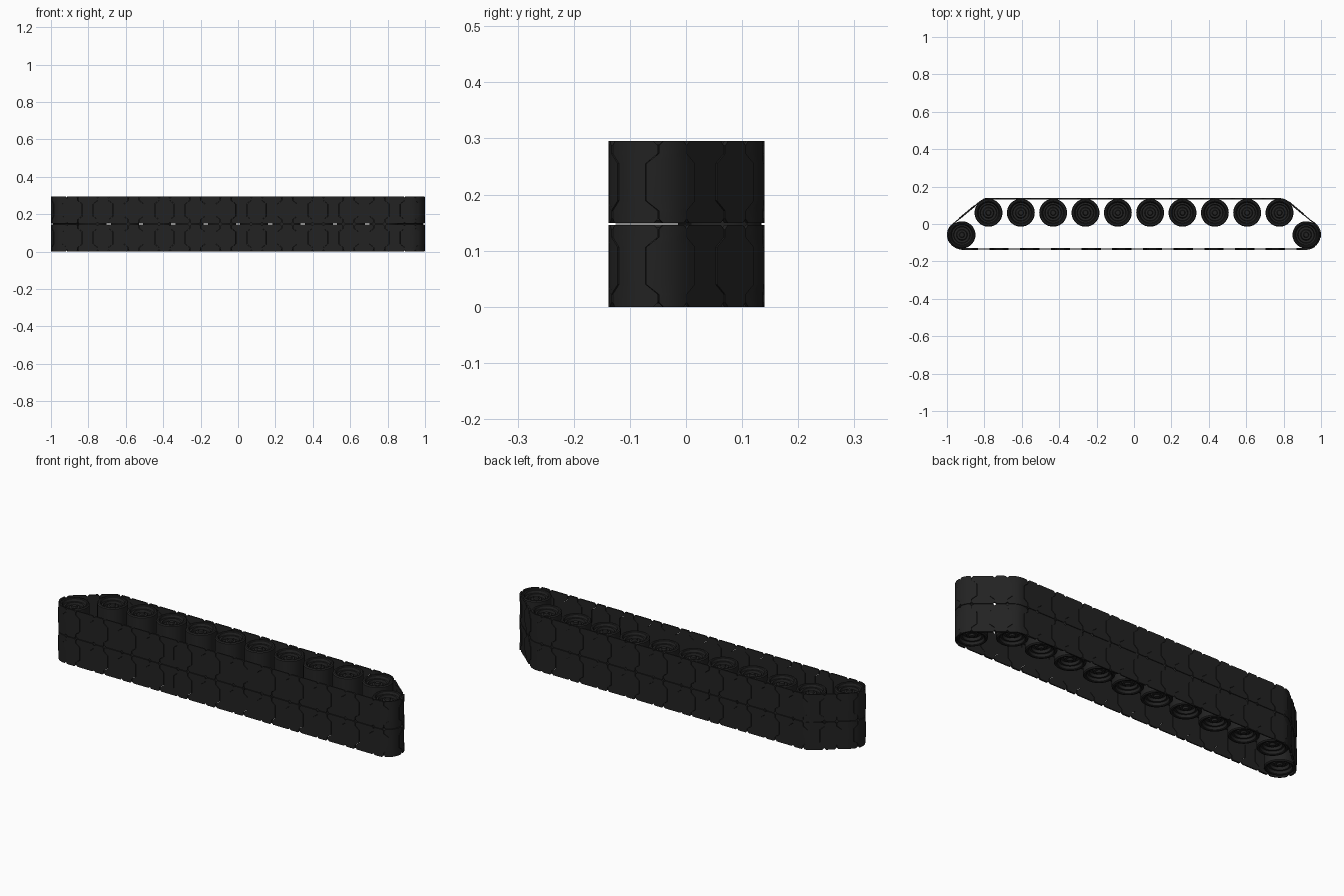
import bpy, bmesh, math

if "Cube" in bpy.data.objects:
    bpy.data.objects.remove(bpy.data.objects["Cube"])

H = 0.295                      # total height
END = (0.92, -0.058)           # end wheel centre
UP = (0.778, 0.06)             # last upper wheel centre
R = 0.08                       # outer belt radius


def material(name, c):
    m = bpy.data.materials.new(name)
    m.diffuse_color = (c, c, c, 1)
    m.use_nodes = True
    m.node_tree.nodes["Principled BSDF"].inputs["Base Color"].default_value = m.diffuse_color
    return m


rubber = material("track black", 0.016)
steel = material("wheel dark grey", 0.017)


def finish(bm, name, mat):
    bmesh.ops.recalc_face_normals(bm, faces=bm.faces)
    me = bpy.data.meshes.new(name)
    bm.to_mesh(me)
    bm.free()
    ob = bpy.data.objects.new(name, me)
    bpy.context.collection.objects.link(ob)
    me.materials.append(mat)
    bpy.ops.object.select_all(action='DESELECT')
    ob.select_set(True)
    bpy.context.view_layer.objects.active = ob
    bpy.ops.object.shade_smooth_by_angle(angle=math.radians(32))
    return ob


# Belt path: counterclockwise around four circles, as (x, y, normal angle, length so far)
circles = [(END[0], END[1]), (UP[0], UP[1]), (-UP[0], UP[1]), (-END[0], END[1])]
slope = math.atan2(UP[1] - END[1], UP[0] - END[0]) - math.pi / 2
turns = [(-math.pi / 2, slope), (slope, math.pi / 2),
         (math.pi / 2, math.pi - slope), (math.pi - slope, 1.5 * math.pi)]
path = []
for (cx, cy), (a0, a1) in zip(circles, turns):
    for i in range(25):
        a = a0 + (a1 - a0) * i / 24
        path.append((cx + R * math.cos(a), cy + R * math.sin(a), a))
path.append((path[0][0], path[0][1], 1.5 * math.pi))
lengths = [0]
for p, q in zip(path, path[1:]):
    lengths.append(lengths[-1] + math.dist(p[:2], q[:2]))
TOTAL = lengths[-1]


def on_path(s, depth):
    s %= TOTAL
    i = next(k for k in range(len(path) - 1) if lengths[k + 1] >= s)
    t = (s - lengths[i]) / max(lengths[i + 1] - lengths[i], 1e-9)
    x, y, a = (p + (q - p) * t for p, q in zip(path[i], path[i + 1]))
    return x - depth * math.cos(a), y - depth * math.sin(a)


def plate(bm, s0, z0, rows, top, bottom, cols=6):
    """Curved plate: rows are (height, half width), skinned on both sides."""
    grids = []
    for depth in (top, bottom):
        grids.append([[bm.verts.new((*on_path(s0 + w * (2 * c / cols - 1), depth), z0 + z))
                       for c in range(cols + 1)] for z, w in rows])
    for g in grids:
        for r in range(len(rows) - 1):
            for c in range(cols):
                bm.faces.new((g[r][c], g[r][c + 1], g[r + 1][c + 1], g[r + 1][c]))
    o, n = grids
    loop = lambda g: g[0] + [r[-1] for r in g[1:-1]] + g[-1][::-1] + [r[0] for r in g[-2:0:-1]]
    a, b = loop(o), loop(n)
    for i in range(len(a)):
        j = (i + 1) % len(a)
        bm.faces.new((a[i], a[j], b[j], b[i]))


# Track plates: wide-middled and wide-ended plates interlock in two rows
PAIRS = 26
pitch = TOTAL / PAIRS
h = 0.146
mid, end, gap = pitch * 0.315, pitch * 0.175, 0.0015


def profile(e, m):
    half = [(0, e - 0.008), (0.008, e), (0.022, e), (0.04, m)]
    return half + [(h - z, w) for z, w in reversed(half)]


for row, z0 in (("lower", 0), ("upper", H - h)):
    wide, waisted = bmesh.new(), bmesh.new()
    for k in range(PAIRS):
        plate(wide, k * pitch, z0, profile(end, mid), 0, 0.009)
        plate(waisted, (k + 0.5) * pitch, z0,
              profile(pitch / 2 - end - gap, pitch / 2 - mid - gap), 0.002, 0.008)
    finish(wide, row + "_wide_plates", rubber)
    finish(waisted, row + "_waisted_plates", rubber)


# Wheels: lathed profile with stepped rings on both faces
def wheel(name, x, y, z0, z1, r, deep):
    face = [(0, .012), (.012, .012), (.015, .02), (.026, .02), (.03, deep), (.042, deep),
            (.045, .016), (.054, .016), (.058, .003), (.062, 0), (r - .005, 0), (r, .005)]
    pts = [(a, z0 + b) for a, b in face] + [(a, z1 - b) for a, b in reversed(face)]
    bm = bmesh.new()
    vs = [bm.verts.new((a, 0, b)) for a, b in pts]
    es = [bm.edges.new(e) for e in zip(vs, vs[1:])]
    bmesh.ops.spin(bm, geom=vs + es, cent=(0, 0, 0), axis=(0, 0, 1),
                   angle=2 * math.pi, steps=40, use_duplicate=False)
    bmesh.ops.remove_doubles(bm, verts=bm.verts, dist=1e-5)
    ob = finish(bm, name, steel)
    ob.location = (x, y, 0)


for i in range(10):
    wheel(f"road_wheel_{i + 1}", -0.778 + i * 2 * 0.778 / 9, UP[1], 0.006, H - 0.006, 0.0745, 0.03)
for side, sx in (("left", -1), ("right", 1)):
    wheel(side + "_end_wheel_lower", sx * END[0], END[1], 0.006, 0.1465, 0.0725, 0.03)
    wheel(side + "_end_wheel_upper", sx * END[0], END[1], 0.1485, H - 0.006, 0.0725, 0.03)
